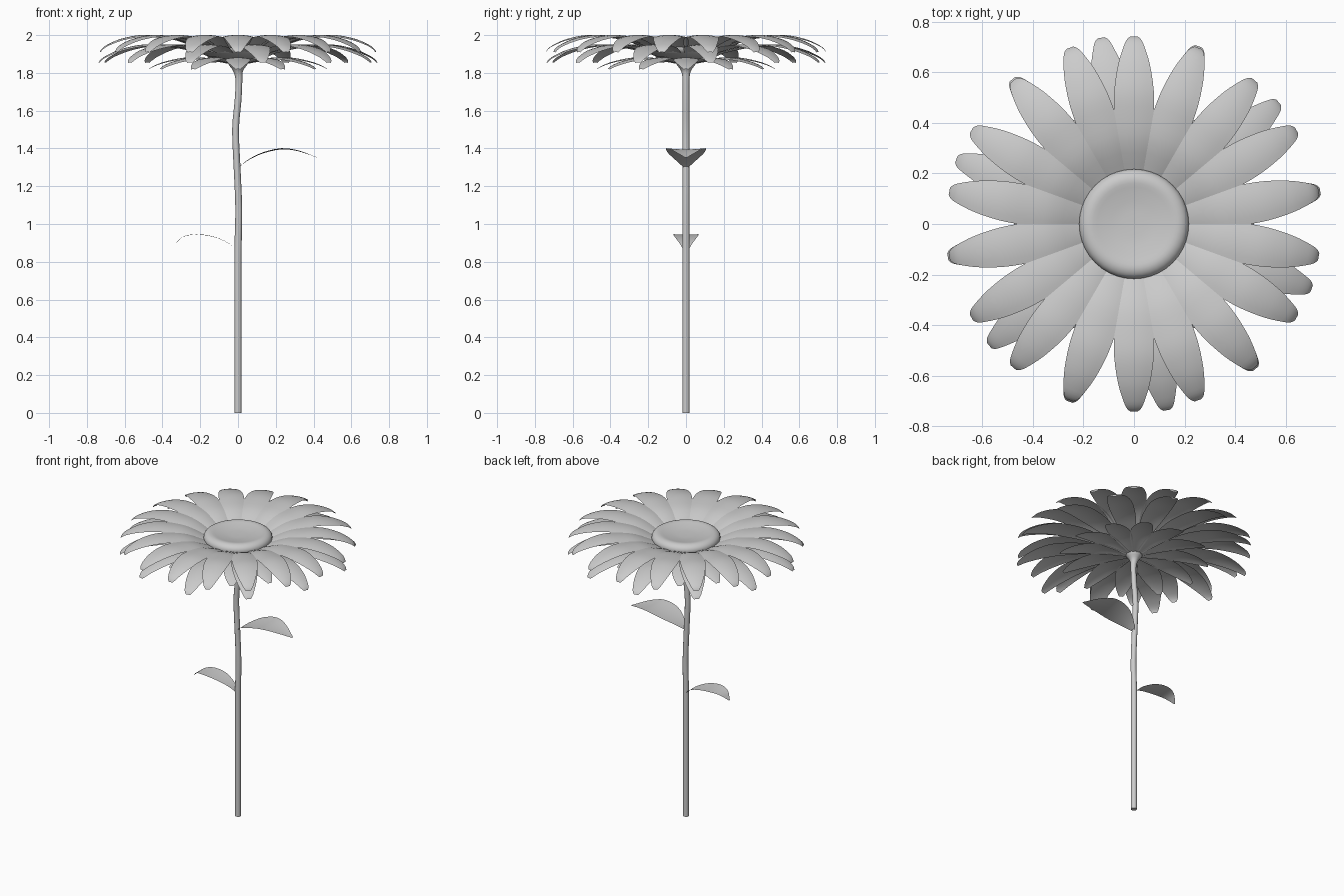
import bpy, bmesh, math
from mathutils import Vector

if "Cube" in bpy.data.objects:
    bpy.data.objects.remove(bpy.data.objects["Cube"])


def smooth_path(pts, steps=3):
    # Catmull-Rom through control points of any dimension
    pts = [Vector(p) for p in pts]
    pts = [pts[0] * 2 - pts[1]] + pts + [pts[-1] * 2 - pts[-2]]
    out = []
    for i in range(1, len(pts) - 2):
        a, b, c, d = pts[i - 1:i + 3]
        for s in range(steps):
            t = s / steps
            out.append(0.5 * (2 * b + (c - a) * t + (2 * a - 5 * b + 4 * c - d) * t * t
                              + (3 * b - a - 3 * c + d) * t ** 3))
    return out + [pts[-2]]


def finish(name, bm):
    bmesh.ops.remove_doubles(bm, verts=bm.verts, dist=0.0002)
    me = bpy.data.meshes.new(name)
    bm.to_mesh(me)
    bm.free()
    ob = bpy.data.objects.new(name, me)
    bpy.context.collection.objects.link(ob)
    for p in me.polygons:
        p.use_smooth = True
    return ob


def bridge(bm, rows, closed=False):
    for a, b in zip(rows, rows[1:]):
        n = len(a)
        for i in range(n if closed else n - 1):
            j = (i + 1) % n
            bm.faces.new((a[i], a[j], b[j], b[i]))


def add_blade(bm, profile, angle, bow, cols=6):
    # profile rows: distance out, height, half width
    c, s = math.cos(angle), math.sin(angle)
    rows = []
    for r, z, w in smooth_path(profile):
        row = []
        for k in range(cols + 1):
            u = 1 - 2 * k / cols
            y = -u * w
            zz = z - bow * u * u * w
            row.append(bm.verts.new((r * c - y * s, r * s + y * c, zz)))
        rows.append(row)
    bridge(bm, rows)


def blade_ring(name, profile, count, start, bow):
    bm = bmesh.new()
    for i in range(count):
        add_blade(bm, profile, math.radians(start + i * 360 / count), bow)
    return finish(name, bm)


def lathe(name, path, sides):
    # path rows: x offset, height, radius
    bm = bmesh.new()
    rows = [[bm.verts.new((x + r * math.cos(2 * math.pi * i / sides),
                           r * math.sin(2 * math.pi * i / sides), z))
             for i in range(sides)] for x, z, r in path]
    bridge(bm, rows, True)
    bm.faces.new(rows[0][::-1])
    bm.faces.new(rows[-1])
    return finish(name, bm)


# Petal rings
blade_ring("upper_petals", [
    (0.10, 1.885, 0.025), (0.20, 1.93, 0.045), (0.32, 1.98, 0.070), (0.43, 1.997, 0.079),
    (0.53, 2.0, 0.078), (0.63, 1.98, 0.063), (0.70, 1.95, 0.042), (0.73, 1.928, 0.028),
    (0.742, 1.91, 0.014)], 18, 10, 0.12)
blade_ring("lower_petals", [
    (0.04, 1.865, 0.018), (0.18, 1.905, 0.042), (0.32, 1.94, 0.069), (0.43, 1.95, 0.078),
    (0.53, 1.948, 0.077), (0.63, 1.925, 0.062), (0.70, 1.895, 0.042), (0.735, 1.872, 0.028),
    (0.748, 1.855, 0.014)], 12, 10, 0.12)
blade_ring("under_petals", [
    (0.02, 1.845, 0.014), (0.10, 1.862, 0.035), (0.20, 1.88, 0.062), (0.29, 1.88, 0.069),
    (0.38, 1.862, 0.054), (0.44, 1.84, 0.033), (0.475, 1.82, 0.012)], 12, 0, 0.12)

# Flower disk with a raised rim and dished middle
lathe("flower_disk", smooth_path([
    (0, 1.87, 0.05), (0, 1.885, 0.15), (0, 1.91, 0.205), (0, 1.94, 0.217),
    (0, 1.965, 0.205), (0, 1.977, 0.175), (0, 1.97, 0.13), (0, 1.962, 0.07),
    (0, 1.96, 0.005)]), 40)

# Stem, gently swaying and flaring under the head
stem = lathe("stem", smooth_path([
    (0, 0, 0.019), (0, 0.45, 0.019), (0, 0.85, 0.019), (0.004, 1.08, 0.018),
    (-0.005, 1.3, 0.018), (-0.013, 1.5, 0.018), (0.0, 1.65, 0.018), (0.005, 1.76, 0.018),
    (0, 1.81, 0.026), (0, 1.845, 0.05), (0, 1.872, 0.06)]), 12)
bpy.context.view_layer.objects.active = stem
stem.select_set(True)
bpy.ops.object.shade_smooth_by_angle(angle=math.radians(50))

# Leaves
blade_ring("upper_leaf", [
    (0.0, 1.295, 0.008), (0.05, 1.335, 0.055), (0.13, 1.373, 0.098), (0.23, 1.395, 0.103),
    (0.32, 1.385, 0.07), (0.42, 1.352, 0.006)], 1, 0, -0.06)
blade_ring("lower_leaf", [
    (0.0, 0.852, 0.006), (0.05, 0.898, 0.035), (0.13, 0.932, 0.061), (0.22, 0.944, 0.066),
    (0.29, 0.932, 0.045), (0.335, 0.892, 0.005)], 1, 180, -0.03)
